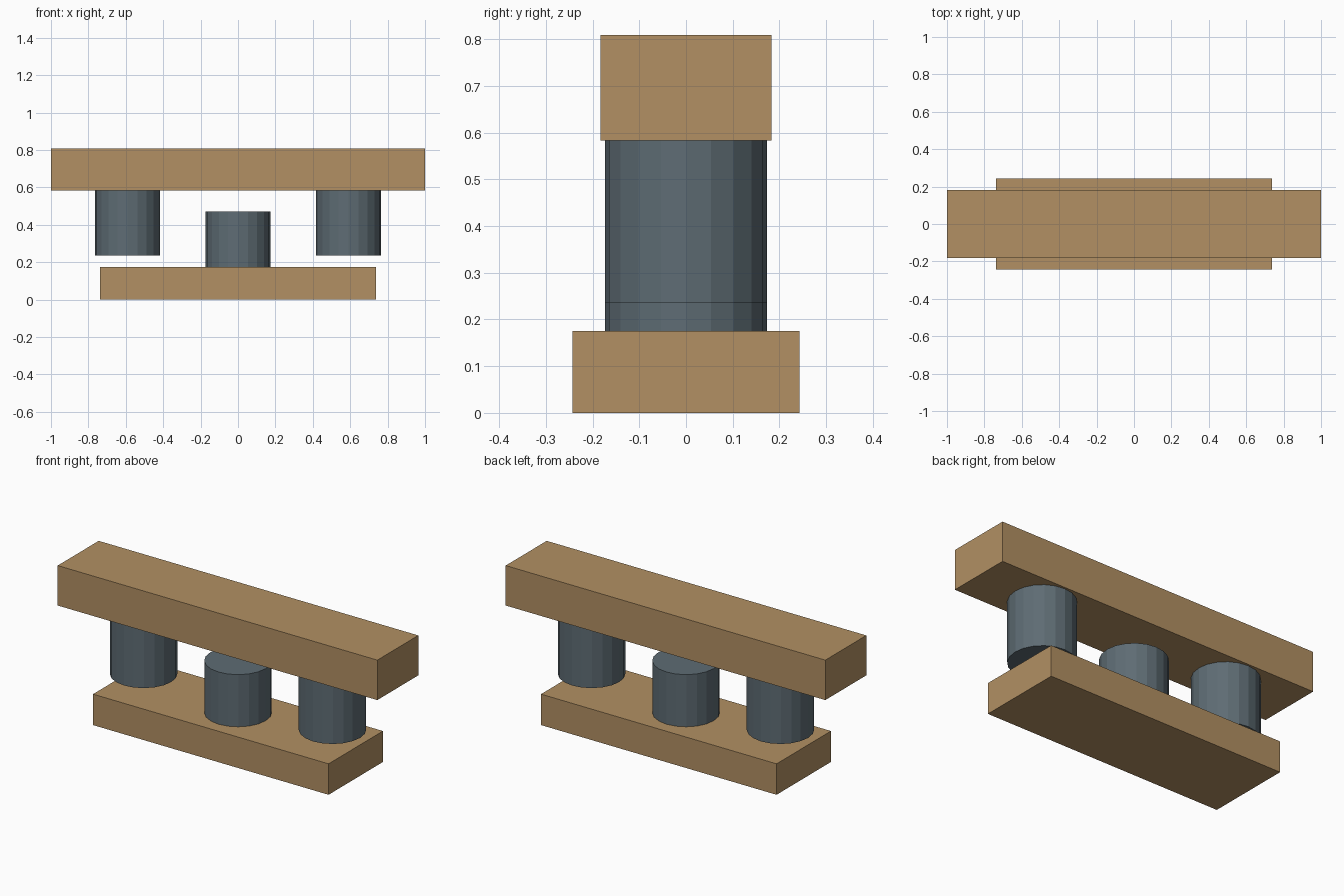
import bpy

if "Cube" in bpy.data.objects:
    bpy.data.objects.remove(bpy.data.objects["Cube"])

def material(name, rgb):
    m = bpy.data.materials.new(name)
    m.diffuse_color = (*rgb, 1)
    m.use_nodes = True
    m.node_tree.nodes["Principled BSDF"].inputs["Base Color"].default_value = m.diffuse_color
    return m

WOOD = material("tan wood", (0.445, 0.279, 0.125))
STEEL = material("slate steel", (0.112, 0.150, 0.174))

def block(name, sx, sy, z0, z1):
    bpy.ops.mesh.primitive_cube_add(size=1, location=(0, 0, (z0 + z1) / 2))
    ob = bpy.context.object
    ob.name = name
    ob.scale = (sx, sy, z1 - z0)
    bpy.ops.object.transform_apply(location=False, rotation=False, scale=True)
    ob.data.materials.append(WOOD)

def post(name, x, z0, z1):
    bpy.ops.mesh.primitive_cylinder_add(vertices=20, radius=0.173, depth=z1 - z0,
                                        location=(x, 0, (z0 + z1) / 2))
    ob = bpy.context.object
    ob.name = name
    ob.data.materials.append(STEEL)

# Bars
block("lower_bar", 1.474, 0.486, 0, 0.175)
block("upper_bar", 2.0, 0.366, 0.583, 0.809)

# Contact posts: one standing on the lower bar, two hanging from the upper bar
post("lower_post", 0, 0.175, 0.47)
for side, x in (("left", -0.591), ("right", 0.591)):
    post(f"upper_post_{side}", x, 0.236, 0.583)
